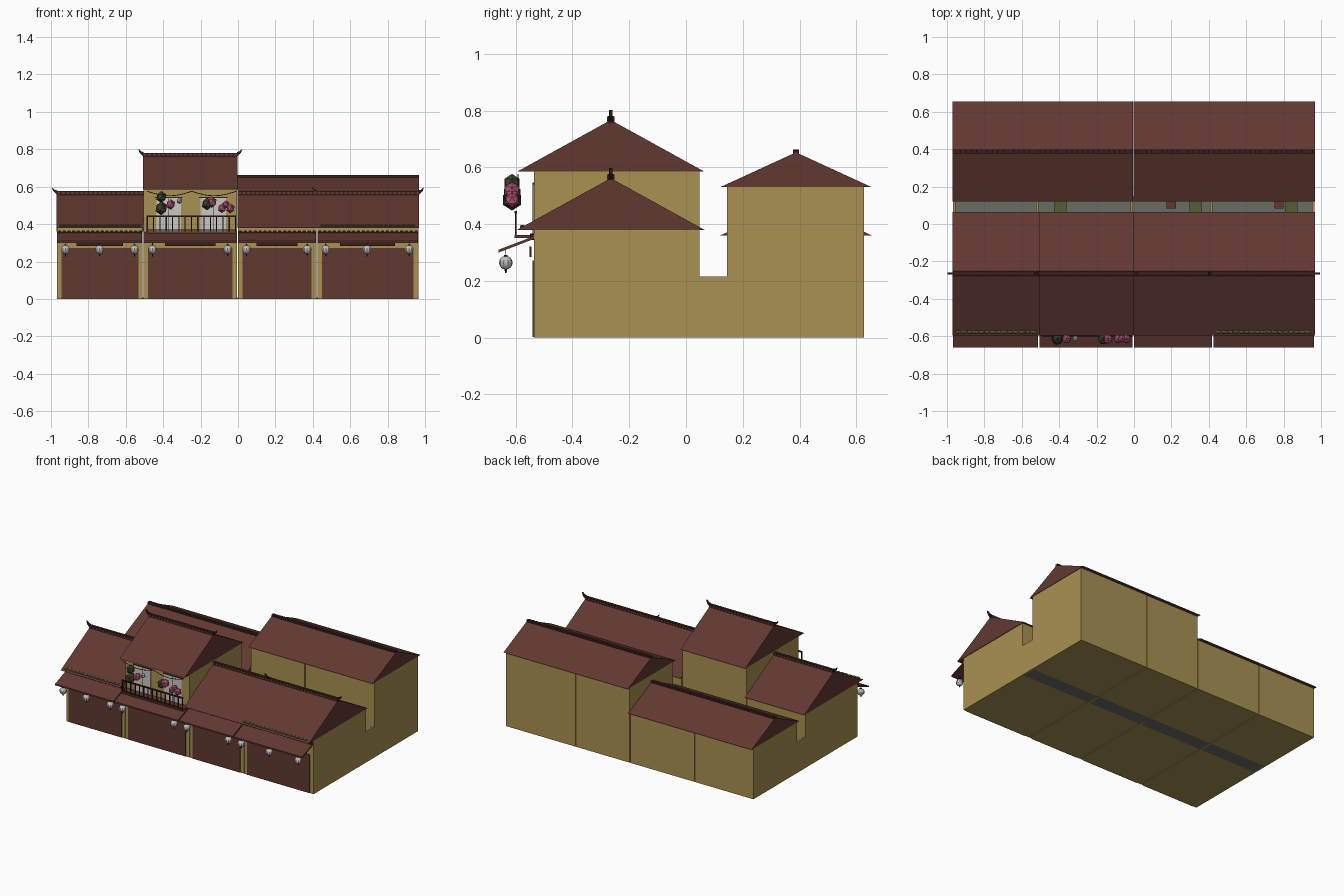
import bpy, bmesh, math
from mathutils import Vector, Matrix

if "Cube" in bpy.data.objects:
    bpy.data.objects.remove(bpy.data.objects["Cube"])

def material(name, rgb):
    m = bpy.data.materials.new(name)
    m.diffuse_color = (*rgb, 1)
    m.use_nodes = True
    m.node_tree.nodes["Principled BSDF"].inputs["Base Color"].default_value = m.diffuse_color
    return m

TAN = material("ochre plaster", (0.40, 0.283, 0.084))
BROWN = material("red brown tile", (0.122, 0.040, 0.031))
DARK = material("dark wood", (0.038, 0.013, 0.011))
STONE = material("grey stone", (0.15, 0.15, 0.13))
PALE = material("pale panel", (0.60, 0.58, 0.56))
LAMP = material("lantern grey", (0.52, 0.52, 0.52))
GREEN = material("moss green", (0.09, 0.115, 0.035))
LEAF = material("dark leaf", (0.042, 0.055, 0.022))
PINK = material("blossom pink", (0.44, 0.085, 0.18))

def finish(name, bm, mat):
    bmesh.ops.recalc_face_normals(bm, faces=bm.faces[:])
    me = bpy.data.meshes.new(name)
    bm.to_mesh(me)
    bm.free()
    me.materials.append(mat)
    ob = bpy.data.objects.new(name, me)
    bpy.context.collection.objects.link(ob)
    return ob

def add_box(bm, x0, x1, y0, y1, z0, z1):
    m = Matrix.Translation(((x0+x1)/2, (y0+y1)/2, (z0+z1)/2)) @ Matrix.Diagonal((x1-x0, y1-y0, z1-z0, 1))
    bmesh.ops.create_cube(bm, size=1, matrix=m)

def box(name, mat, *dims):
    bm = bmesh.new()
    add_box(bm, *dims)
    return finish(name, bm, mat)

def prism(name, mat, yz, x0, x1):
    """Side profile extruded along x."""
    bm = bmesh.new()
    f = bm.faces.new([bm.verts.new((x0, y, z)) for y, z in yz])
    r = bmesh.ops.extrude_face_region(bm, geom=[f])
    bmesh.ops.translate(bm, verts=[v for v in r["geom"] if isinstance(v, bmesh.types.BMVert)], vec=(x1-x0, 0, 0))
    return finish(name, bm, mat)

def row_of_discs(name, mat, x0, x1, y, z, r, depth, step):
    """Row of tile ends facing the front."""
    bm = bmesh.new()
    n = max(1, round((x1-x0)/step))
    for i in range(n):
        x = x0 + (i+0.5)*(x1-x0)/n
        bmesh.ops.create_cone(bm, cap_ends=True, segments=8, radius1=r, radius2=r, depth=depth,
                              matrix=Matrix.Translation((x, y, z)) @ Matrix.Rotation(math.pi/2, 4, 'X'))
    return finish(name, bm, mat)

def gable_roof(name, x0, x1, y0, y1, eave, peak):
    mid = (y0+y1)/2
    prism(name, BROWN, [(y0, eave), (y1, eave), (mid, peak)], x0, x1)
    return mid

def ridge_horn(name, x, y, z, side):
    """Upturned point at the end of a ridge."""
    bm = bmesh.new()
    pts = [(0, -0.012), (0, 0.014), (0.014, 0.018), (0.03, 0.032), (0.022, 0.01)]
    f = bm.faces.new([bm.verts.new((x + side*(a-0.004), y-0.006, z+b)) for a, b in pts])
    r = bmesh.ops.extrude_face_region(bm, geom=[f])
    bmesh.ops.translate(bm, verts=[v for v in r["geom"] if isinstance(v, bmesh.types.BMVert)], vec=(0, 0.012, 0))
    finish(name, bm, DARK)

# Front houses: x range, eave height, shutter range, horn sides
houses = [(-0.967, -0.51, 0.38, (-0.945, -0.532), (-1,)),
          (-0.505, -0.006, 0.585, (-0.48, -0.03), (-1, 1)),
          (0.0, 0.42, 0.38, (0.025, 0.393), ()),
          (0.425, 0.965, 0.38, (0.448, 0.938), (-1, 1))]
for i, (x0, x1, eave, (s0, s1), horns) in enumerate(houses, 1):
    box(f"front_house_{i}", TAN, x0, x1, -0.535, 0.048, 0, eave)
    a, b = x0-0.003, x1+0.004
    y = gable_roof(f"front_roof_{i}", a, b, -0.595, 0.065, eave, eave+0.182)
    z = eave+0.182
    box(f"ridge_{i}", DARK, a, b, y-0.01, y+0.01, z-0.012, z+0.014)
    row_of_discs(f"ridge_tiles_{i}", BROWN, a, b, y, z+0.004, 0.009, 0.026, 0.024)
    for s in horns:
        ridge_horn(f"ridge_horn_{i}", a if s < 0 else b, y, z+0.004, s)
    # Shop front: folding shutters, sign board and awning
    box(f"shutter_{i}", BROWN, s0, s1, -0.541, -0.533, 0.002, 0.272)
    c, w = (s0+s1)/2, (s1-s0)*0.3
    box(f"sign_board_{i}", DARK, c-w, c+w, -0.552, -0.545, 0.284, 0.322)
    prism(f"awning_{i}", BROWN, [(-0.66, 0.300), (-0.535, 0.348), (-0.535, 0.358), (-0.66, 0.310)], x0, x1-0.002)
    if i != 2:
        row_of_discs(f"awning_tiles_{i}", DARK, x0, x1, -0.542, 0.356, 0.011, 0.014, 0.026)
    # Side walls of the yard
    box(f"yard_wall_{i}", TAN, x1-0.013, x1, 0.048, 0.146, 0, 0.215)
    if i == 1:
        box("yard_wall_end", TAN, x0, x0+0.013, 0.048, 0.146, 0, 0.215)

# Rear houses
for i, (x0, x1, eave) in enumerate([(-0.967, -0.51, 0.36), (-0.505, -0.006, 0.36),
                                    (0.0, 0.42, 0.53), (0.425, 0.965, 0.53)], 1):
    box(f"rear_house_{i}", TAN, x0, x1, 0.145, 0.628, 0, eave)
for name, x0, x1, eave in (("low", -0.97, -0.006, 0.36), ("tall", -0.003, 0.968, 0.53)):
    y = gable_roof(f"rear_roof_{name}", x0, x1, 0.12, 0.655, eave, eave+0.123)
    box(f"rear_ridge_{name}", DARK, x0, x1, y-0.01, y+0.01, eave+0.11, eave+0.132)
    row_of_discs(f"rear_ridge_tiles_{name}", DARK, x0, x1, y, eave+0.124, 0.009, 0.022, 0.028)

# Yard floor, benches and planters
box("yard_floor", STONE, -0.966, 0.964, 0.046, 0.147, 0, 0.008)
for x in (0.2, 0.775):
    box("yard_bench", BROWN, x-0.025, x+0.025, 0.082, 0.13, 0.008, 0.06)
for x in (-0.395, 0.33, 0.84):
    box("yard_planter", GREEN, x-0.033, x+0.033, 0.06, 0.135, 0.008, 0.07)

# Mossy growth along the eaves
for x0, x1 in ((-0.955, -0.522), (0.44, 0.945)):
    bm = bmesh.new()
    n = round((x1-x0)/0.03)
    for k in range(n):
        x = x0 + (k+0.5)*(x1-x0)/n
        bmesh.ops.create_icosphere(bm, subdivisions=1, radius=1,
            matrix=Matrix.Translation((x, -0.576, 0.391)) @ Matrix.Diagonal((0.018, 0.011, 0.007, 1)))
    finish("eave_moss", bm, GREEN)

# Balcony floor, railing and pale door panels
box("balcony_floor", BROWN, -0.49, -0.008, -0.605, -0.535, 0.351, 0.361)
bm = bmesh.new()
add_box(bm, -0.488, -0.01, -0.604, -0.596, 0.438, 0.447)
add_box(bm, -0.488, -0.01, -0.603, -0.597, 0.366, 0.371)
for k in range(15):
    x = -0.485 + k*0.472/14
    add_box(bm, x-0.003, x+0.003, -0.603, -0.597, 0.36, 0.44)
finish("balcony_railing", bm, DARK)
for x0, x1 in ((-0.435, -0.305), (-0.2, -0.065)):
    box("balcony_door", PALE, x0, x1, -0.539, -0.534, 0.361, 0.54)
    box("door_lintel", DARK, x0-0.008, x1+0.008, -0.541, -0.534, 0.54, 0.546)
    box("door_split", DARK, (x0+x1)/2-0.002, (x0+x1)/2+0.002, -0.541, -0.534, 0.361, 0.54)

# Sagging cord above the balcony
bm = bmesh.new()
cord = []
for k in range(17):
    t = k/16
    cord.append(Vector((-0.485+0.475*t, -0.592, 0.575-0.024*abs(math.sin(2*math.pi*t)))))
for p, q in zip(cord, cord[1:]):
    d = q-p
    bmesh.ops.create_cone(bm, cap_ends=True, segments=5, radius1=0.0022, radius2=0.0022, depth=d.length,
        matrix=Matrix.Translation((p+q)/2) @ d.to_track_quat('Z', 'Y').to_matrix().to_4x4())
finish("balcony_cord", bm, DARK)

# Hanging foliage and blossoms: x, z, radius, material
for x, z, r, mat in ((-0.41, 0.545, 0.029, LEAF), (-0.41, 0.485, 0.034, LEAF), (-0.165, 0.508, 0.031, LEAF),
                     (-0.36, 0.505, 0.026, PINK), (-0.14, 0.517, 0.028, PINK), (-0.085, 0.485, 0.024, PINK),
                     (-0.04, 0.484, 0.024, PINK), (-0.065, 0.505, 0.02, PINK), (-0.313, 0.525, 0.016, LAMP)):
    bm = bmesh.new()
    bmesh.ops.create_icosphere(bm, subdivisions=1, radius=r,
                               matrix=Matrix.Translation((x, -0.613, z)) @ Matrix.Diagonal((1, 1.1, 1.1, 1)))
    finish("hanging_blossom" if mat == PINK else "hanging_foliage" if mat == LEAF else "small_lamp", bm, mat)

# Lanterns under the awning
for x in (-0.922, -0.74, -0.553, -0.457, -0.055, 0.045, 0.37, 0.47, 0.69, 0.915):
    bm = bmesh.new()
    bmesh.ops.create_uvsphere(bm, u_segments=10, v_segments=8, radius=0.024,
                              matrix=Matrix.Translation((x, -0.635, 0.264)))
    finish("lantern", bm, LAMP)
    box("lantern_cap", DARK, x-0.006, x+0.006, -0.641, -0.629, 0.286, 0.291)
    box("lantern_cord", DARK, x-0.0015, x+0.0015, -0.6365, -0.6335, 0.288, 0.314)
    bm = bmesh.new()
    bmesh.ops.create_cone(bm, cap_ends=True, segments=6, radius1=0.002, radius2=0.006, depth=0.016,
                          matrix=Matrix.Translation((x, -0.635, 0.236)))
    finish("lantern_tassel", bm, DARK)
